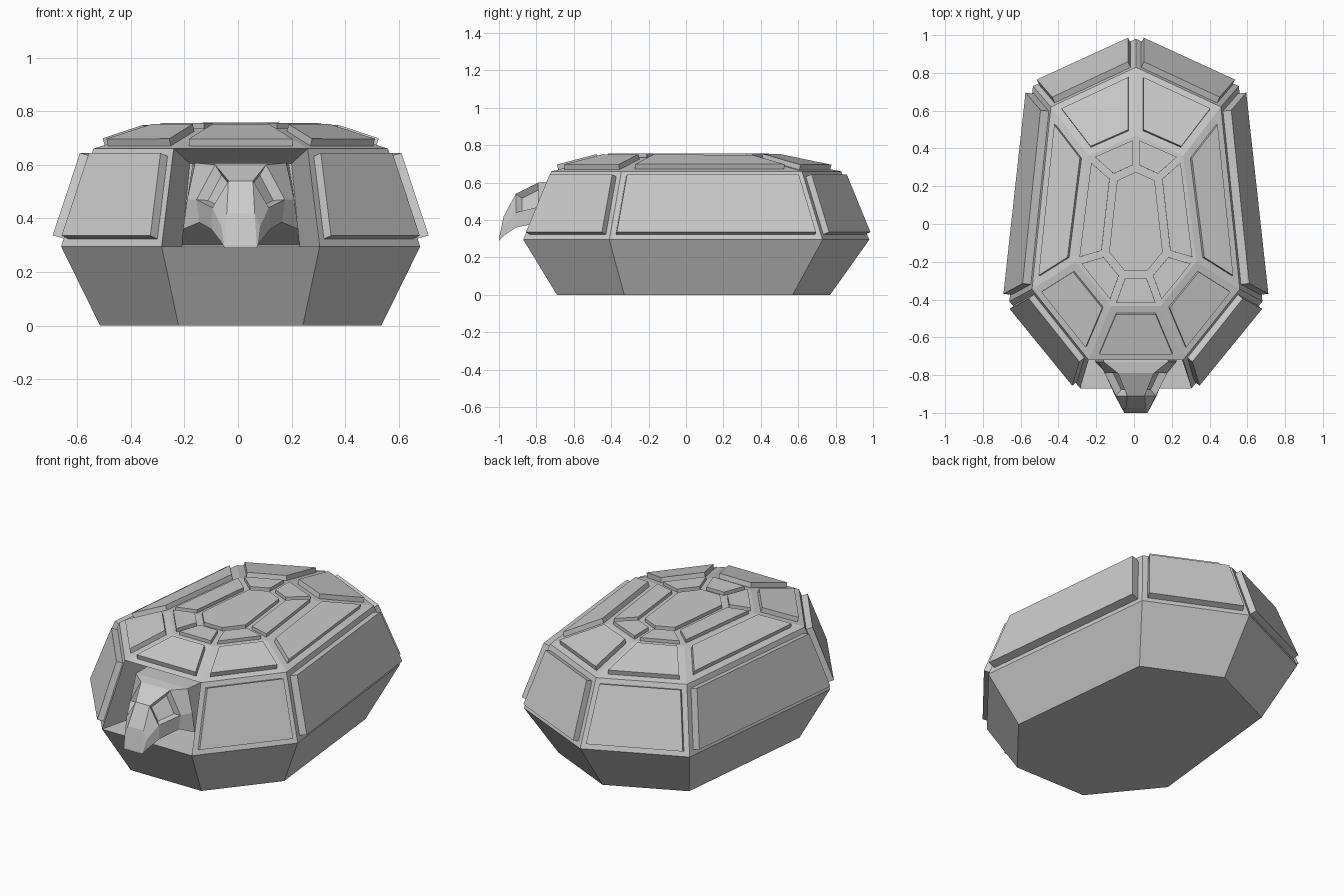
import bpy, bmesh
from mathutils import Vector

cube = bpy.data.objects.get("Cube")
if cube:
    bpy.data.objects.remove(cube, do_unlink=True)

CX = 0.01  # mirror line of the body

stone = bpy.data.materials.new("light_grey")
stone.use_nodes = True
GREY = (0.6, 0.6, 0.6, 1)
stone.diffuse_color = GREY
stone.node_tree.nodes["Principled BSDF"].inputs["Base Color"].default_value = GREY


def finish(name, bm):
    bmesh.ops.recalc_face_normals(bm, faces=bm.faces[:])
    mesh = bpy.data.meshes.new(name)
    bm.to_mesh(mesh)
    bm.free()
    mesh.materials.append(stone)
    obj = bpy.data.objects.new(name, mesh)
    bpy.context.collection.objects.link(obj)
    return obj


def ring(z, front, side_front, side_back, apex):
    """Seven-sided outline from the half-width points of one side."""
    half = [front, side_front, side_back]
    pts = [(CX + x, y, z) for x, y in half] + [(CX, apex, z)]
    pts += [(CX - x, y, z) for x, y in reversed(half)]
    return [Vector(p) for p in pts]


# Outlines from the ground up to the crown
rings = [
    ring(0.0, (0.232, -0.69), (0.525, -0.33), (0.43, 0.57), 0.77),
    ring(0.295, (0.295, -0.87), (0.67, -0.41), (0.545, 0.73), 0.98),
    ring(0.66, (0.25, -0.72), (0.55, -0.345), (0.45, 0.62), 0.83),
    ring(0.735, (0.13, -0.435), (0.32, -0.20), (0.25, 0.36), 0.47),
    ring(0.737, (0.07, -0.27), (0.165, -0.155), (0.12, 0.245), 0.30),
]

# Shell with a sunken opening at the front
bm = bmesh.new()
rv = [[bm.verts.new(p) for p in r] for r in rings]
bm.faces.new(rv[0])
bm.faces.new(rv[-1])
for k in range(len(rv) - 1):
    for i in range(7):
        if (k, i) != (1, 6):
            j = (i + 1) % 7
            bm.faces.new((rv[k][i], rv[k][j], rv[k + 1][j], rv[k + 1][i]))
mouth = [rv[1][6], rv[1][0], rv[2][0], rv[2][6]]
inner = [bm.verts.new((CX + x, y, z)) for x, y, z in
         ((-0.22, -0.56, 0.295), (0.22, -0.56, 0.295), (0.19, -0.56, 0.605), (-0.19, -0.56, 0.605))]
for i in range(4):
    j = (i + 1) % 4
    bm.faces.new((mouth[i], mouth[j], inner[j], inner[i]))
bm.faces.new(inner)
finish("shell", bm)


def plate(name, points, margin, depth):
    """Raised plate set in from the border of one shell facet."""
    bm = bmesh.new()
    face = bm.faces.new([bm.verts.new(p) for p in points])
    face.normal_update()
    n = face.normal.copy()
    mid = face.calc_center_median()
    if n.dot(mid - Vector((CX, 0, 0.3))) < 0:
        n.negate()
    rim = bmesh.ops.inset_individual(bm, faces=[face], thickness=margin, use_even_offset=True)["faces"]
    bmesh.ops.delete(bm, geom=[f for f in rim if f is not face], context='FACES')
    ext = bmesh.ops.extrude_face_region(bm, geom=bm.faces[:])["geom"]
    bmesh.ops.translate(bm, vec=n * depth, verts=[v for v in ext if isinstance(v, bmesh.types.BMVert)])
    finish(name, bm)


# Plates on the walls, the dome and around the crown
sides = ["left_front", "left_side", "left_back", "right_back", "right_side", "right_front", "front"]
for k, band, margin, depth in ((1, "wall", 0.03, 0.036), (2, "dome", 0.038, 0.028), (3, "crown", 0.018, 0.02)):
    for i, side in enumerate(sides):
        if band == "wall" and side == "front":
            continue
        j = (i + 1) % 7
        quad = (rings[k][i], rings[k][j], rings[k + 1][j], rings[k + 1][i])
        plate(f"{side}_{band}_plate", quad, margin, depth + (0.01 if (k, side[-4:]) == (1, "side") else 0))
plate("top_plate", rings[4], 0.022, 0.02)

# Head: sections from beak tip to neck, each brow, cheek and jaw (half-width, z)
sections = [
    (-1.0, (0.060, 0.300), (0.062, 0.295), (0.060, 0.290)),
    (-0.975, (0.052, 0.42), (0.072, 0.37), (0.075, 0.315)),
    (-0.91, (0.046, 0.54), (0.105, 0.44), (0.11, 0.36)),
    (-0.79, (0.095, 0.60), (0.165, 0.47), (0.155, 0.385)),
    (-0.73, (0.17, 0.607), (0.20, 0.47), (0.215, 0.36)),
    (-0.56, (0.18, 0.60), (0.20, 0.47), (0.22, 0.30)),
]
bm = bmesh.new()
loops = []
for y, *half in sections:
    pts = [(CX + x, y, z) for x, z in half] + [(CX - x, y, z) for x, z in reversed(half)]
    loops.append([bm.verts.new(p) for p in pts])
sockets = []
for k in range(len(loops) - 1):
    for i in range(6):
        j = (i + 1) % 6
        f = bm.faces.new((loops[k][i], loops[k][j], loops[k + 1][j], loops[k + 1][i]))
        if k == 2 and i in (0, 4):
            sockets.append(f)
bm.faces.new(loops[0])
bm.faces.new(loops[-1])
bmesh.ops.recalc_face_normals(bm, faces=bm.faces[:])
# Eye sockets pressed into the sides of the head
bmesh.ops.inset_individual(bm, faces=sockets, thickness=0.018, use_even_offset=True)
for f in sockets:
    f.normal_update()
    n = f.normal.copy()
    bmesh.ops.translate(bm, verts=f.verts[:], vec=n * -0.035)
finish("head", bm)
